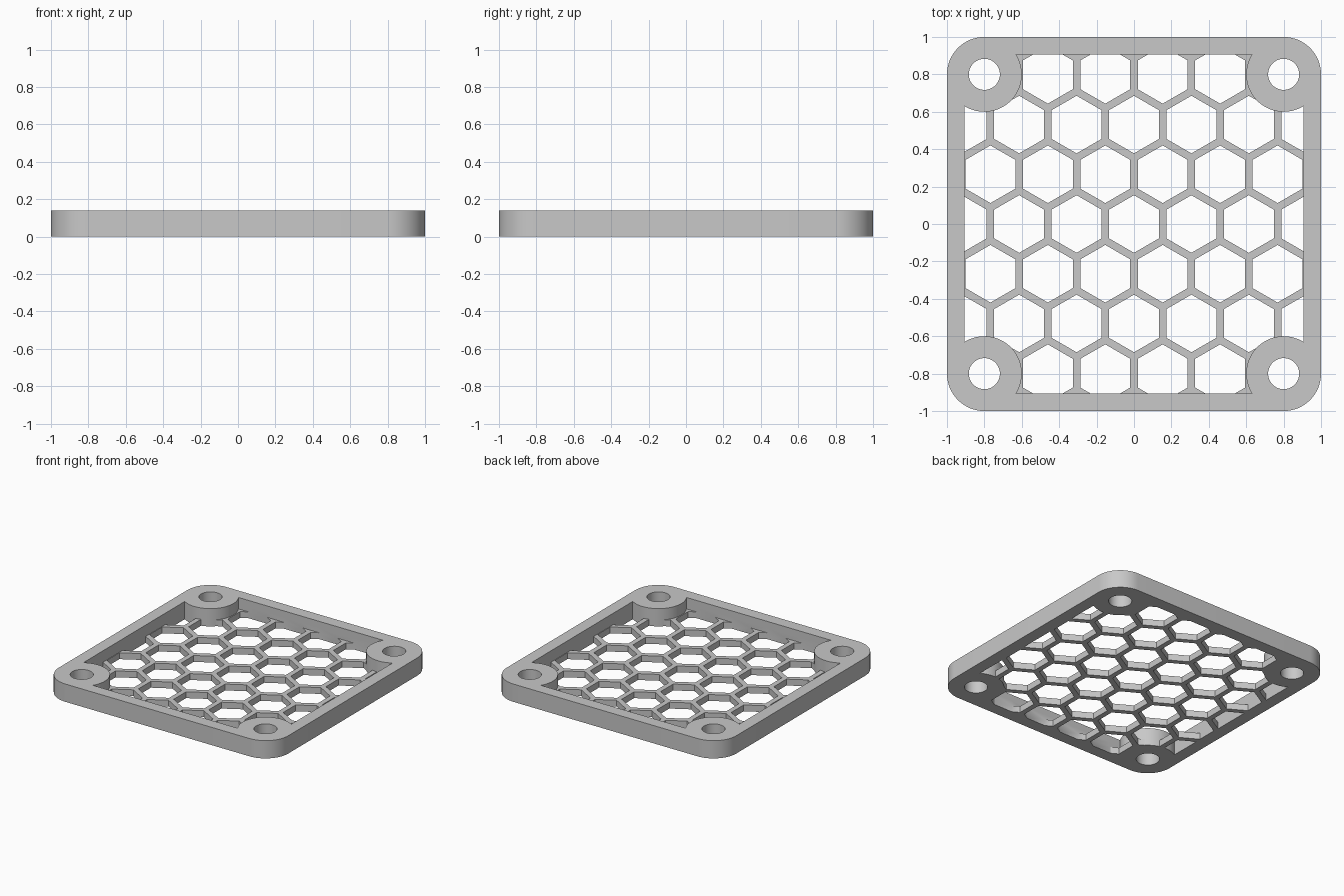
import bpy
import bmesh
from math import sin, cos, acos, pi, radians

HEIGHT, FLOOR = 0.14, 0.05      # frame height and grille thickness
CORNER, BOSS_R, HOLE_R = 0.8, 0.2, 0.083
INNER = 0.905                   # half width of the recess
PITCH, HEX_R = 0.307, 0.154     # honeycomb spacing and cell radius

default = bpy.data.objects.get("Cube")
if default:
    bpy.data.objects.remove(default, do_unlink=True)

grey = bpy.data.materials.new("plain grey")
grey.use_nodes = True
grey.diffuse_color = (0.58, 0.58, 0.58, 1)
grey.node_tree.nodes["Principled BSDF"].inputs["Base Color"].default_value = grey.diffuse_color


def arc(cx, cy, r, start, end, steps):
    angles = [start + (end - start) * i / steps for i in range(steps + 1)]
    return [(cx + r * cos(a), cy + r * sin(a)) for a in angles]


def circle(cx, cy, r, sides, start=0.0):
    return arc(cx, cy, r, start, start + 2 * pi, sides)[:-1]


def four_corners(points):
    """Repeat a corner outline around the centre by quarter turns."""
    outline = []
    for _ in range(4):
        outline += points
        points = [(-y, x) for x, y in points]
    return outline


def prism(name, outlines, z0, z1):
    """Extrude one or more separate outlines into a single object."""
    bm = bmesh.new()
    for outline in outlines:
        face = bm.faces.new([bm.verts.new((x, y, z0)) for x, y in outline])
        top = bmesh.ops.extrude_face_region(bm, geom=[face])["geom"]
        verts = [v for v in top if isinstance(v, bmesh.types.BMVert)]
        bmesh.ops.translate(bm, verts=verts, vec=(0, 0, z1 - z0))
    bmesh.ops.recalc_face_normals(bm, faces=bm.faces)
    mesh = bpy.data.meshes.new(name)
    bm.to_mesh(mesh)
    bm.free()
    mesh.materials.append(grey)
    obj = bpy.data.objects.new(name, mesh)
    bpy.context.collection.objects.link(obj)
    return obj


def carve(target, cutter, operation="DIFFERENCE"):
    """Apply a boolean and remove the cutter."""
    mod = target.modifiers.new("carve", "BOOLEAN")
    mod.object, mod.operation, mod.solver = cutter, operation, "EXACT"
    bpy.context.view_layer.update()
    graph = bpy.context.evaluated_depsgraph_get()
    result = bpy.data.meshes.new_from_object(target.evaluated_get(graph))
    target.modifiers.clear()
    target.data = result
    bpy.data.objects.remove(cutter, do_unlink=True)


# Rounded square body
body = four_corners(arc(CORNER, CORNER, BOSS_R, 0, pi / 2, 16))
grille = prism("fan_grille", [body], 0, HEIGHT)

# Recess that leaves the rim and the round screw bosses standing
bite = acos((INNER - CORNER) / BOSS_R)
recess = four_corners(arc(CORNER, CORNER, BOSS_R, 2 * pi - bite, pi / 2 + bite, 32))
carve(grille, prism("recess_cutter", [recess], FLOOR, 1))

# Honeycomb cells, limited to the recess
cells = []
for row in range(-3, 4):
    shift = PITCH / 2 if row % 2 else 0
    for col in range(-4, 4):
        x, y = col * PITCH + shift, row * PITCH * sin(radians(60))
        if abs(x) < 1 and not (abs(x) > 0.7 and abs(y) > 0.7):
            cells.append(circle(x, y, HEX_R, 6, pi / 6))
honeycomb = prism("honeycomb_cutter", cells, -0.5, 0.09)
carve(honeycomb, prism("recess_limit", [recess], -1, 1), "INTERSECT")
carve(grille, honeycomb)

# Screw holes
holes = [circle(sx * CORNER, sy * CORNER, HOLE_R, 48) for sx in (-1, 1) for sy in (-1, 1)]
carve(grille, prism("screw_hole_cutter", holes, -1, 1))

# Smooth round walls, crisp edges
bpy.ops.object.select_all(action="DESELECT")
grille.select_set(True)
bpy.context.view_layer.objects.active = grille
bpy.ops.object.shade_smooth_by_angle(angle=radians(30))
